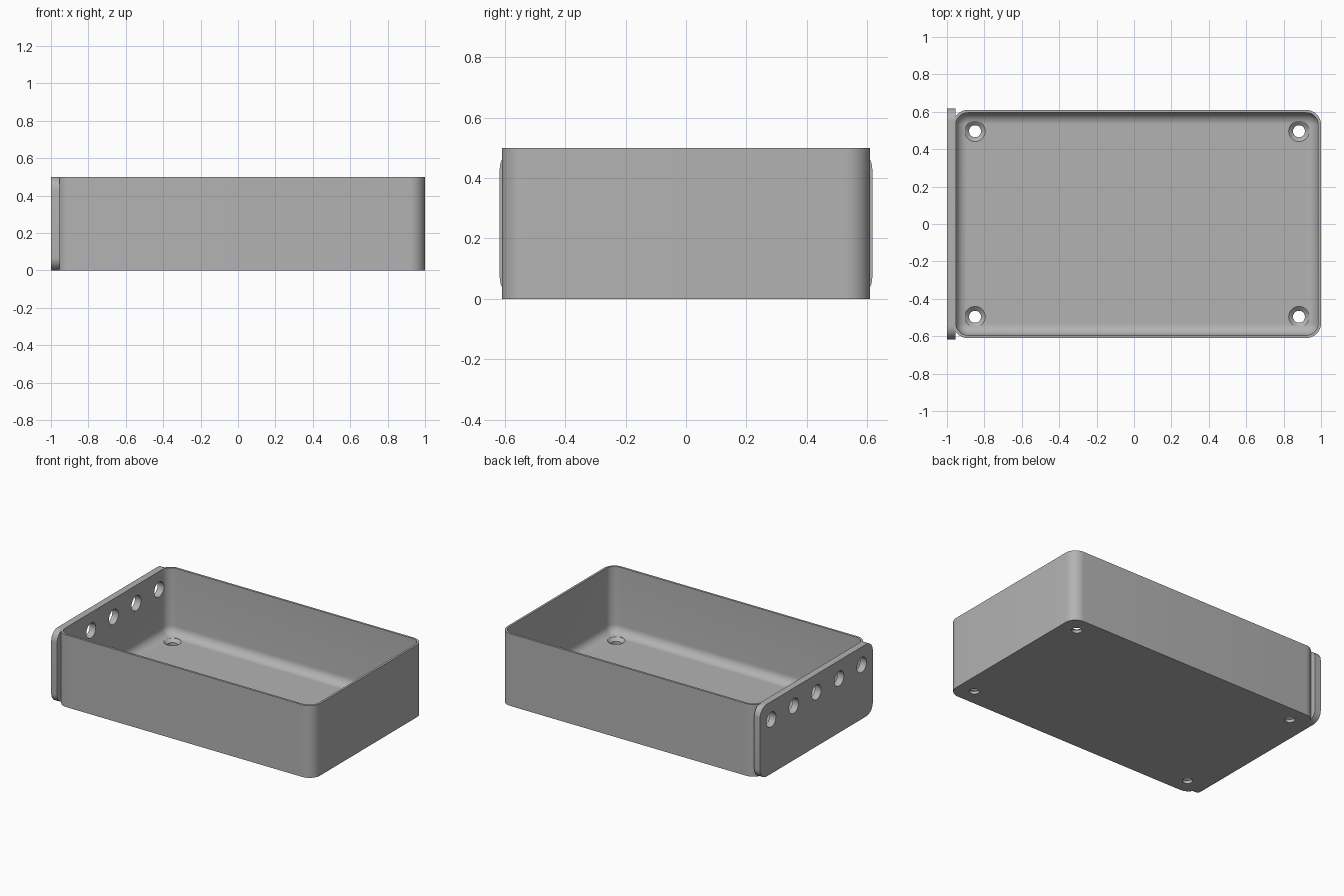
import bpy, bmesh, math
from mathutils import Matrix

if "Cube" in bpy.data.objects:
    bpy.data.objects.remove(bpy.data.objects["Cube"])

grey = bpy.data.materials.new("plain grey")
grey.use_nodes = True
GREY = (0.45, 0.45, 0.45, 1)
grey.diffuse_color = GREY
grey.node_tree.nodes["Principled BSDF"].inputs["Base Color"].default_value = GREY


def rounded_rect(hx, hy, r, n=10):
    """Outline of a rounded rectangle, anticlockwise."""
    pts = []
    for k, (sx, sy) in enumerate([(1, 1), (-1, 1), (-1, -1), (1, -1)]):
        for i in range(n + 1):
            a = math.pi / 2 * (k + i / n)
            pts.append((sx * (hx - r) + r * math.cos(a), sy * (hy - r) + r * math.sin(a)))
    return pts


def circle(r, n=32):
    return [(r * math.cos(i * math.tau / n), r * math.sin(i * math.tau / n)) for i in range(n)]


def loft(name, sections, matrix=Matrix()):
    """Solid through a stack of (outline, height) sections, bottom to top."""
    bm = bmesh.new()
    rings = [[bm.verts.new((x, y, z)) for x, y in outline] for outline, z in sections]
    for low, high in zip(rings, rings[1:]):
        for i in range(len(low)):
            j = (i + 1) % len(low)
            bm.faces.new((low[i], low[j], high[j], high[i]))
    bm.faces.new(rings[0][::-1])
    bm.faces.new(rings[-1])
    bm.transform(matrix)
    bmesh.ops.recalc_face_normals(bm, faces=bm.faces)
    mesh = bpy.data.meshes.new(name)
    bm.to_mesh(mesh)
    bm.free()
    mesh.materials.append(grey)
    obj = bpy.data.objects.new(name, mesh)
    bpy.context.collection.objects.link(obj)
    return obj


def combine(target, tool, operation):
    """Apply a boolean and remove the tool object."""
    mod = target.modifiers.new(operation.lower(), "BOOLEAN")
    mod.object, mod.operation, mod.solver = tool, operation, "EXACT"
    bpy.context.view_layer.objects.active = target
    bpy.ops.object.modifier_apply(modifier=mod.name)
    bpy.data.objects.remove(tool)


HEIGHT, FLOOR, WALL, FILLET = 0.5, 0.04, 0.015, 0.06
CX, HX, HY, CORNER = 0.016, 0.984, 0.61, 0.08
PLATE_X = -0.955

# Outer body of the tray
outline = rounded_rect(HX, HY, CORNER)
tray = loft("tray", [(outline, 0), (outline, HEIGHT)], Matrix.Translation((CX, 0, 0)))

# End plate with rounded corners, standing across the left-hand end
side = Matrix(((0, 0, 1, 0), (1, 0, 0, 0), (0, 1, 0, HEIGHT / 2), (0, 0, 0, 1)))
panel = rounded_rect(0.617, HEIGHT / 2, 0.07)
combine(tray, loft("end_plate", [(panel, -1), (panel, PLATE_X)], side), "UNION")

# Cavity with a filleted floor edge
sections = []
for i in range(9):
    a = math.pi / 2 * i / 8
    inset = WALL + FILLET * (1 - math.sin(a))
    sections.append((rounded_rect(HX - inset, HY - inset, max(CORNER - inset, 0.005)),
                     FLOOR + FILLET * (1 - math.cos(a))))
sections.append((rounded_rect(HX - WALL, HY - WALL, CORNER - WALL), HEIGHT + 0.1))
combine(tray, loft("cavity", sections, Matrix.Translation((CX, 0, 0))), "DIFFERENCE")

# Countersunk screw holes in the floor
for sx in (-1, 1):
    for sy in (-1, 1):
        hole = [(circle(0.032), -0.1), (circle(0.032), FLOOR - 0.02),
                (circle(0.055), FLOOR), (circle(0.055), FLOOR + 0.1)]
        place = Matrix.Translation((CX + sx * 0.866, sy * 0.496, 0))
        combine(tray, loft("screw_hole", hole, place), "DIFFERENCE")

# Row of round ports through the end plate
for i in range(-2, 3):
    place = Matrix.Translation((0, i * 0.248, 0.125)) @ side
    combine(tray, loft("port", [(circle(0.052), -1.1), (circle(0.052), -0.9)], place), "DIFFERENCE")

bpy.ops.object.select_all(action="DESELECT")
tray.select_set(True)
bpy.context.view_layer.objects.active = tray
bpy.ops.object.shade_smooth_by_angle(angle=math.radians(30))
